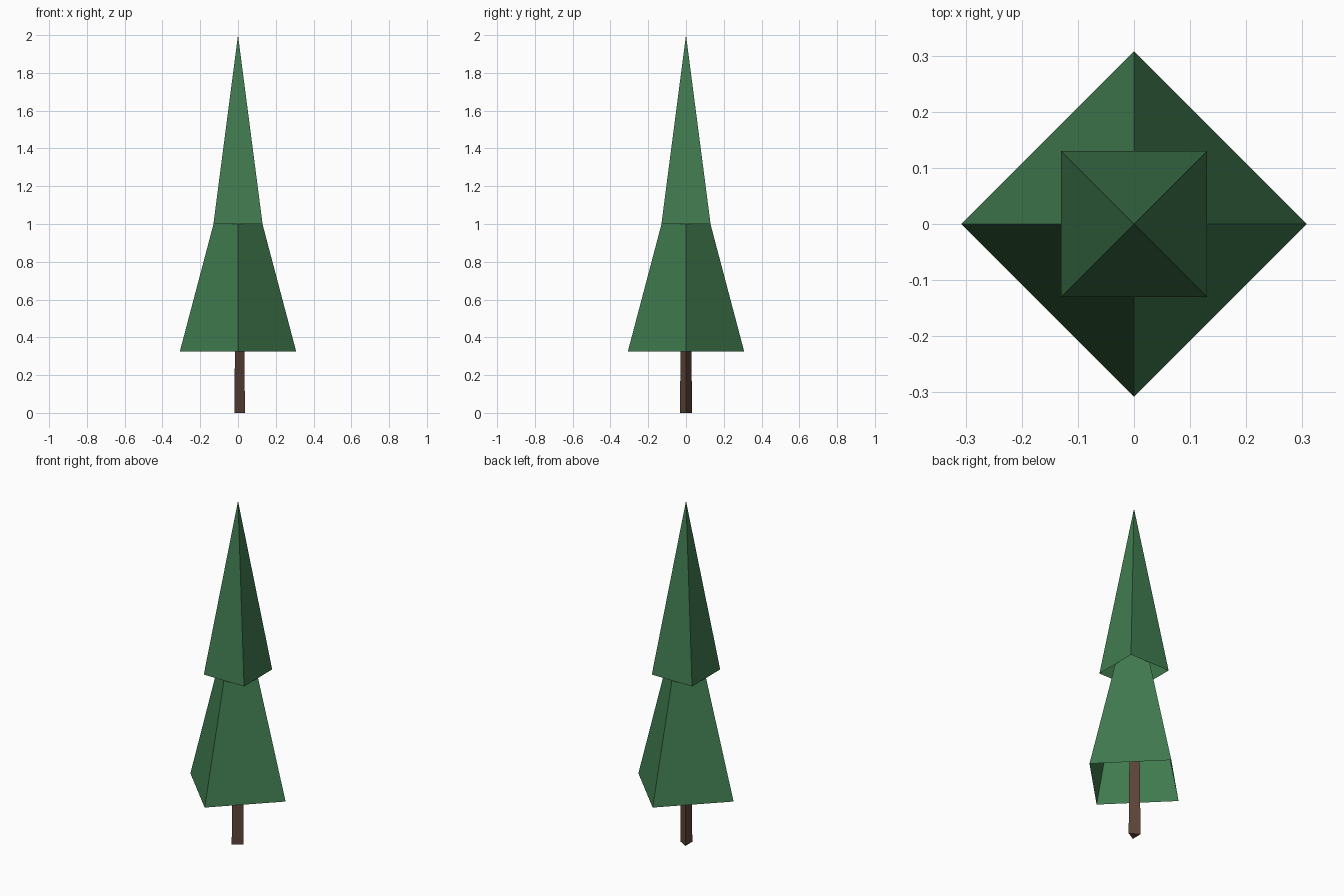
import bpy, bmesh
from math import cos, sin, tau, pi

if "Cube" in bpy.data.objects:
    bpy.data.objects.remove(bpy.data.objects["Cube"])


def material(name, color):
    mat = bpy.data.materials.new(name)
    mat.diffuse_color = color
    mat.use_nodes = True
    mat.node_tree.nodes["Principled BSDF"].inputs["Base Color"].default_value = mat.diffuse_color
    return mat


def cone(name, sides, r0, z0, r1, z1, turn, mat, capped=False):
    """Tapered flat-sided solid; r1 = 0 gives a point, the first corner sits at angle turn."""
    bm = bmesh.new()

    def ring(r, z):
        return [bm.verts.new((r * cos(turn + tau * i / sides),
                              r * sin(turn + tau * i / sides), z)) for i in range(sides)]

    low = ring(r0, z0)
    high = ring(r1, z1) if r1 else [bm.verts.new((0, 0, z1))] * sides
    for i in range(sides):
        j = (i + 1) % sides
        bm.faces.new([low[i], low[j], high[j], high[i]] if r1 else [low[i], low[j], high[i]])
    if capped:
        bm.faces.new(low[::-1])
        bm.faces.new(high)
    mesh = bpy.data.meshes.new(name)
    bm.to_mesh(mesh)
    bm.free()
    mesh.materials.append(mat)
    obj = bpy.data.objects.new(name, mesh)
    bpy.context.collection.objects.link(obj)
    return obj


green = material("needles", (0.051, 0.196, 0.078, 1))
brown = material("bark", (0.11, 0.06, 0.04, 1))

# Three-sided tapering trunk, running up inside the foliage
cone("trunk", 3, 0.037, 0.0, 0.026, 1.0, 0, brown, capped=True)

# Hollow four-sided foliage tiers, open underneath, turned 45 degrees to each other
cone("lower_foliage", 4, 0.308, 0.325, 0, 1.49, 0, green)
cone("upper_foliage", 4, 0.184, 1.0, 0, 2.0, pi / 4, green)
